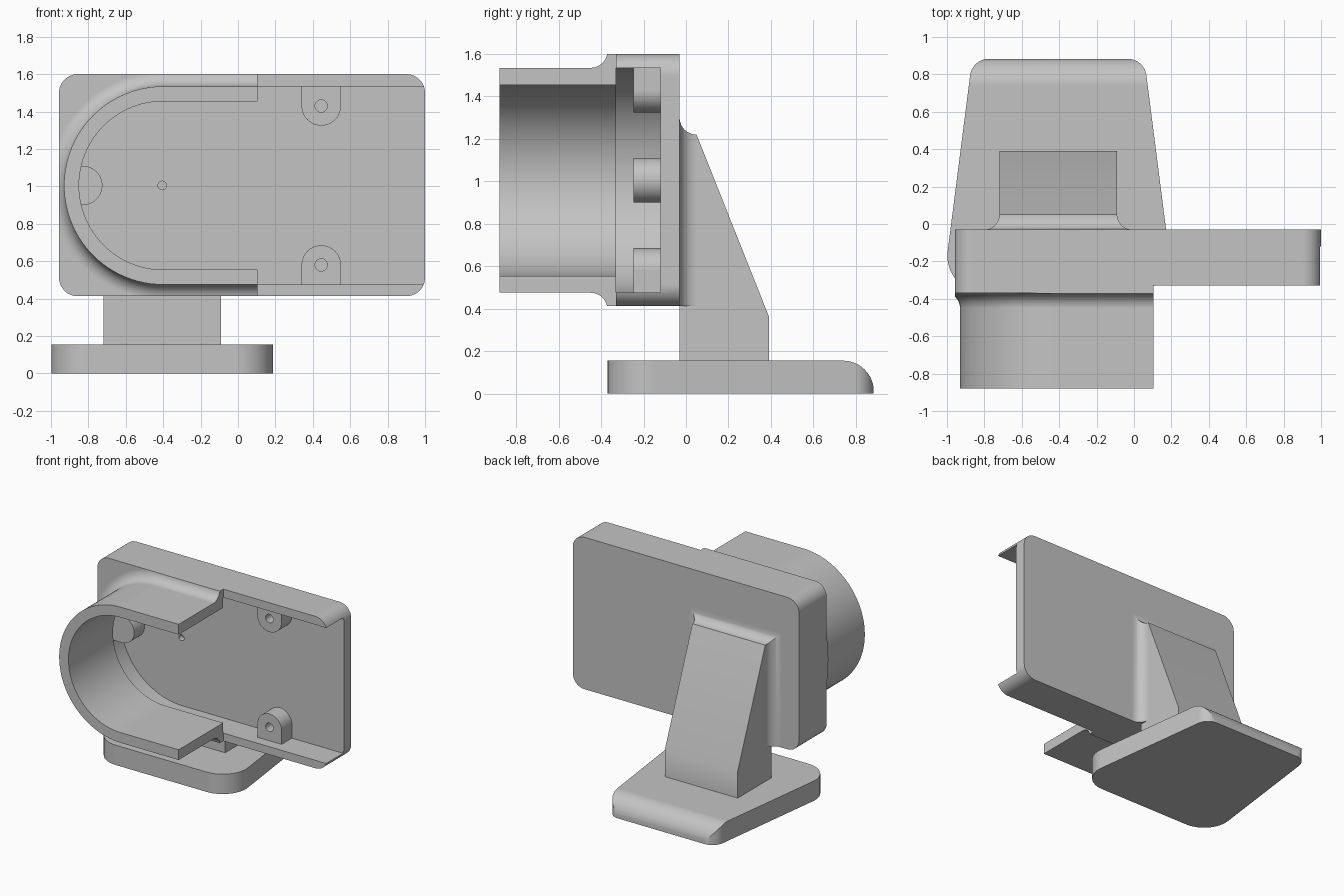
import bpy, bmesh
from math import sin, cos, pi, tan
from mathutils import Vector

cube = bpy.data.objects.get("Cube")
if cube:
    bpy.data.objects.remove(cube, do_unlink=True)

grey = bpy.data.materials.new("plain_grey")
grey.use_nodes = True
grey.diffuse_color = (0.55, 0.55, 0.55, 1)
grey.node_tree.nodes["Principled BSDF"].inputs["Base Color"].default_value = grey.diffuse_color


def loft(name, rings):
    """Closed solid through a list of equal-length point rings."""
    bm = bmesh.new()
    loops = [[bm.verts.new(p) for p in ring] for ring in rings]
    n = len(loops[0])
    for a, b in zip(loops, loops[1:]):
        for i in range(n):
            j = (i + 1) % n
            bm.faces.new((a[i], a[j], b[j], b[i]))
    bm.faces.new(loops[0])
    bm.faces.new(loops[-1])
    bmesh.ops.recalc_face_normals(bm, faces=bm.faces)
    mesh = bpy.data.meshes.new(name)
    bm.to_mesh(mesh)
    bm.free()
    mesh.materials.append(grey)
    obj = bpy.data.objects.new(name, mesh)
    bpy.context.collection.objects.link(obj)
    return obj


def at(axis, p, t):
    return {"X": (t, p[0], p[1]), "Y": (p[0], t, p[1]), "Z": (p[0], p[1], t)}[axis]


def prism(name, axis, pts, lo, hi):
    return loft(name, [[at(axis, p, t) for p in pts] for t in (lo, hi)])


def rect(a0, b0, a1, b1):
    return [(a0, b0), (a1, b0), (a1, b1), (a0, b1)]


def rounded(corners, radii, steps=12):
    """Polygon with an arc at each corner that has a radius."""
    out = []
    for i, (c, r) in enumerate(zip(corners, radii)):
        c = Vector(c)
        u = (Vector(corners[i - 1]) - c).normalized()
        v = (Vector(corners[(i + 1) % len(corners)]) - c).normalized()
        if not r:
            out.append(c)
            continue
        half = u.angle(v) / 2
        mid = c + (u + v).normalized() * r / sin(half)
        start = c + u * r / tan(half) - mid
        end = c + v * r / tan(half) - mid
        sweep = pi - 2 * half
        for k in range(steps + 1):
            f = k / steps
            out.append(mid + (start * sin((1 - f) * sweep) + end * sin(f * sweep)) / sin(sweep))
    return out


def u_shape(cx, cz, r, reach, turn=0, steps=48):
    """Half circle closed by straight sides; turn 0 opens towards +x."""
    pts = [(r * cos(pi / 2 + pi * k / steps), r * sin(pi / 2 + pi * k / steps))
           for k in range(steps + 1)] + [(reach, -r), (reach, r)]
    return [(cx + x * cos(turn) - z * sin(turn), cz + x * sin(turn) + z * cos(turn)) for x, z in pts]


def circle(cx, cz, r, steps=24):
    return [(cx + r * cos(2 * pi * k / steps), cz + r * sin(2 * pi * k / steps)) for k in range(steps)]


def combine(obj, other, operation):
    mod = obj.modifiers.new("combine", "BOOLEAN")
    mod.operation, mod.object, mod.solver = operation, other, "EXACT"
    bpy.context.view_layer.objects.active = obj
    bpy.ops.object.modifier_apply(modifier=mod.name)
    bpy.data.objects.remove(other, do_unlink=True)


def finish(obj):
    bpy.ops.object.select_all(action="DESELECT")
    obj.select_set(True)
    bpy.context.view_layer.objects.active = obj
    bpy.ops.object.shade_smooth_by_angle(angle=pi / 6)
    mod = obj.modifiers.new("even_shading", "WEIGHTED_NORMAL")
    mod.keep_sharp = True


CX, CZ = -0.4, 1.005          # centre of the round end
FILLET = 0.08

# Housing: block plus round collar with a concave fillet, trimmed to the plate outline
housing = prism("housing", "Y", rect(-1.3, 0.2, 1.3, 1.8), -0.37, -0.03)
steps = [(-0.88, 0.53)]
for k in range(13):
    a = pi / 2 * k / 12
    steps.append((-0.45 + FILLET * sin(a), 0.53 + FILLET * (1 - cos(a))))
steps.append((-0.3, 0.61))
collar = loft("collar", [[at("Y", p, y) for p in u_shape(CX, CZ, r, 0.7)] for y, r in steps])
combine(housing, collar, "UNION")
outline = rounded(rect(-0.957, 0.413, 1.0, 1.6), [0.1] * 4)
combine(housing, prism("trim", "Y", outline, -1.2, 0.2), "INTERSECT")

# Hollow inside, bore of the collar, and lower open front on the left
combine(housing, prism("cavity", "Y", u_shape(CX, CZ, 0.53, 1.7), -0.33, -0.12), "DIFFERENCE")
combine(housing, prism("bore", "Y", u_shape(CX, CZ, 0.45, 1.0), -1.2, -0.2), "DIFFERENCE")
combine(housing, prism("front_cut", "Y", rect(0.103, 0.1, 1.4, 1.9), -1.2, -0.329), "DIFFERENCE")

# Mounting posts and their holes
posts = [(0.445, 1.43, -pi / 2 + pi, 0.125), (0.445, 0.58, -pi / 2, 0.125), (-0.83, CZ, pi, 0.113)]
for x, z, turn, reach in posts:
    combine(housing, prism("post", "Y", u_shape(x, z, 0.105, reach, turn, 24), -0.247, -0.09), "UNION")
for x, z, r in [(0.445, 1.43, 0.033), (0.445, 0.58, 0.033), (-0.405, CZ, 0.023)]:
    combine(housing, prism("hole", "Y", circle(x, z, r), -0.3, -0.08), "DIFFERENCE")
finish(housing)

# Sloped neck
NX0, NX1, TOP = -0.72, -0.09, 1.22
neck = prism("neck", "X", [(-0.03, 0.1), (0.39, 0.1), (0.39, 0.365), (0.05, TOP), (-0.03, TOP)], NX0, NX1)
finish(neck)

# Concave fillet where the neck meets the housing
rings = []
for k in range(13):
    a = pi / 2 * k / 12
    d = FILLET * (1 - cos(a))
    rings.append([at("Y", p, 0.05 - FILLET * sin(a)) for p in rect(NX0 - d, 0.413, NX1 + d, TOP + d)])
finish(loft("neck_fillet", rings))

# Tapered foot with rounded corners and a rounded back edge
MID = -0.405
foot = prism("foot", "Z", rounded([(MID - 0.62, -0.37), (MID + 0.62, -0.37), (MID + 0.46, 0.883), (MID - 0.46, 0.883)],
                                  [0.2, 0.2, 0.1, 0.1]), -0.1, 0.3)
side = rounded(rect(-0.6, 0, 0.885, 0.155), [0, 0, 0.145, 0])
combine(foot, prism("foot_side", "X", side, -1.5, 1.0), "INTERSECT")
finish(foot)
